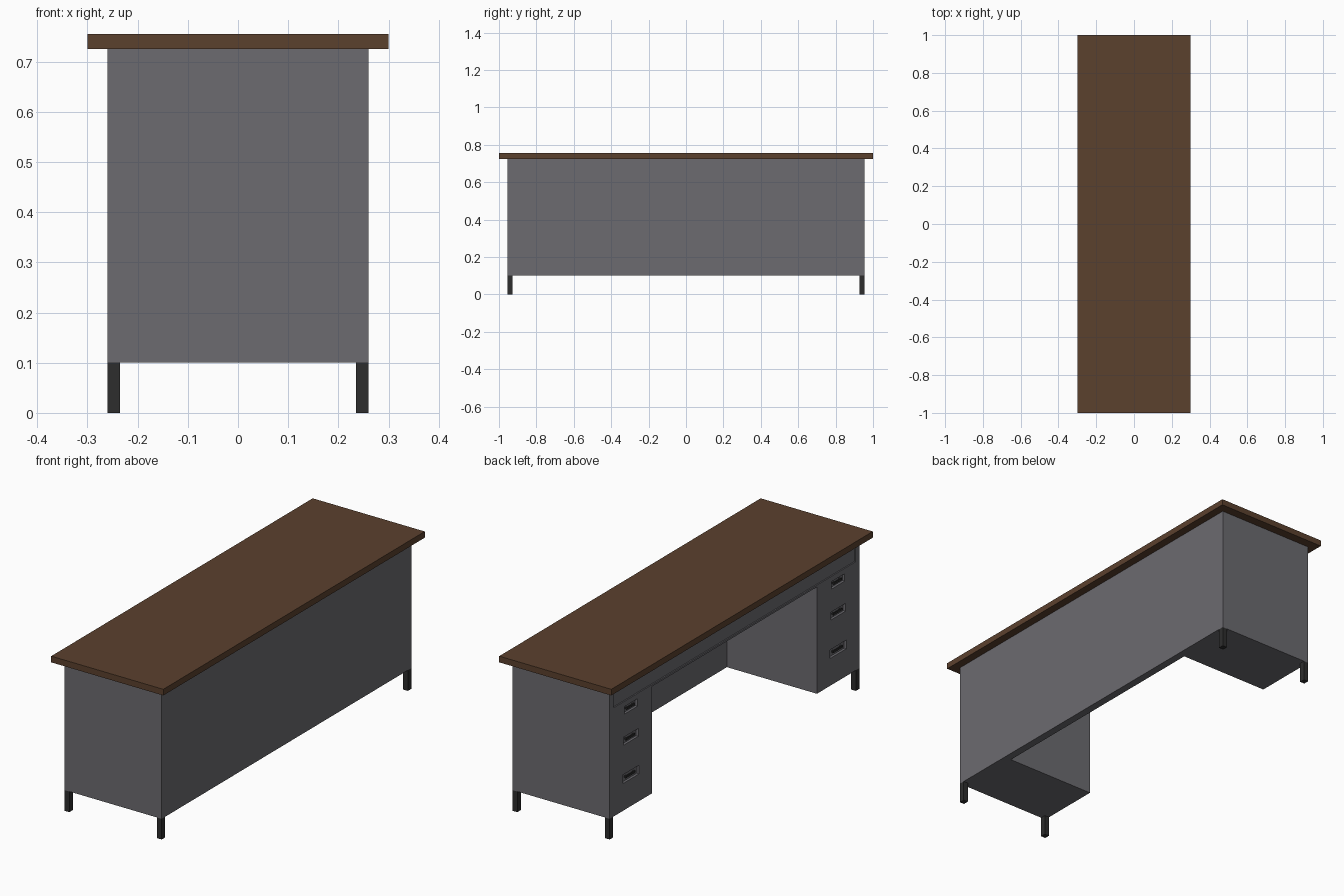
import bpy

if "Cube" in bpy.data.objects:
    bpy.data.objects.remove(bpy.data.objects["Cube"])


def material(name, rgb):
    m = bpy.data.materials.new(name)
    m.diffuse_color = (*rgb, 1)
    m.use_nodes = True
    m.node_tree.nodes["Principled BSDF"].inputs["Base Color"].default_value = m.diffuse_color
    return m


wood = material("dark brown wood", (0.105, 0.052, 0.027))
steel = material("grey steel", (0.150, 0.147, 0.162))
black = material("black metal", (0.027, 0.027, 0.027))


def box(name, x, y, z, mat):
    """Box from (min, max) pairs along each axis."""
    bpy.ops.mesh.primitive_cube_add(size=1)
    ob = bpy.context.object
    ob.name = name
    ob.location = [(a + b) / 2 for a, b in (x, y, z)]
    ob.scale = [b - a for a, b in (x, y, z)]
    bpy.ops.object.transform_apply(location=True, rotation=False, scale=True)
    ob.data.materials.append(mat)
    return ob


def cut(target, x, y, z):
    """Carve a box-shaped hollow out of the target."""
    cutter = box("cutter", x, y, z, steel)
    cutter.hide_render = True
    mod = target.modifiers.new("cut", 'BOOLEAN')
    mod.operation = 'DIFFERENCE'
    mod.solver = 'EXACT'
    mod.object = cutter
    bpy.context.view_layer.objects.active = target
    bpy.ops.object.modifier_apply(modifier=mod.name)
    bpy.data.objects.remove(cutter, do_unlink=True)


FRONT = -0.26   # x of the drawer side

# Tabletop
box("desktop", (-0.30, 0.30), (-1, 1), (0.725, 0.755), wood)

# Cabinet with kneehole and back panel
body = box("cabinet", (FRONT, 0.26), (-0.955, 0.955), (0.10, 0.725), steel)
cut(body, (-0.4, 0.222), (-0.63, 0.63), (0.0, 0.617))

# Long recessed drawer front under the top
cut(body, (-0.4, FRONT + 0.006), (-0.925, 0.925), (0.626, 0.712))

# Recessed drawer pulls: height, half width, half height
pulls = [(0.582, 0.050, 0.018), (0.435, 0.056, 0.019), (0.253, 0.062, 0.021)]
for side, label in ((1, "left"), (-1, "right")):
    yc = side * 0.7925
    for i, (z, w, h) in enumerate(pulls):
        cut(body, (-0.4, FRONT + 0.012), (yc - w, yc + w), (z - h, z + h))
        # Grip bar and its two end posts inside the recess
        box(f"pull_bar_{label}_{i}", (FRONT + 0.001, FRONT + 0.006),
            (yc - w * 0.6, yc + w * 0.6), (z - 0.005, z + 0.005), black)
        for s in (-1, 1):
            p = yc + s * w * 0.5
            box(f"pull_post_{label}_{i}", (FRONT + 0.005, FRONT + 0.013),
                (p - 0.004, p + 0.004), (z - 0.004, z + 0.004), black)

# Legs at the four corners
for sx in (-1, 1):
    for sy in (-1, 1):
        box("leg", sorted((sx * 0.235, sx * 0.26)),
            sorted((sy * 0.928, sy * 0.955)), (0, 0.10), black)
